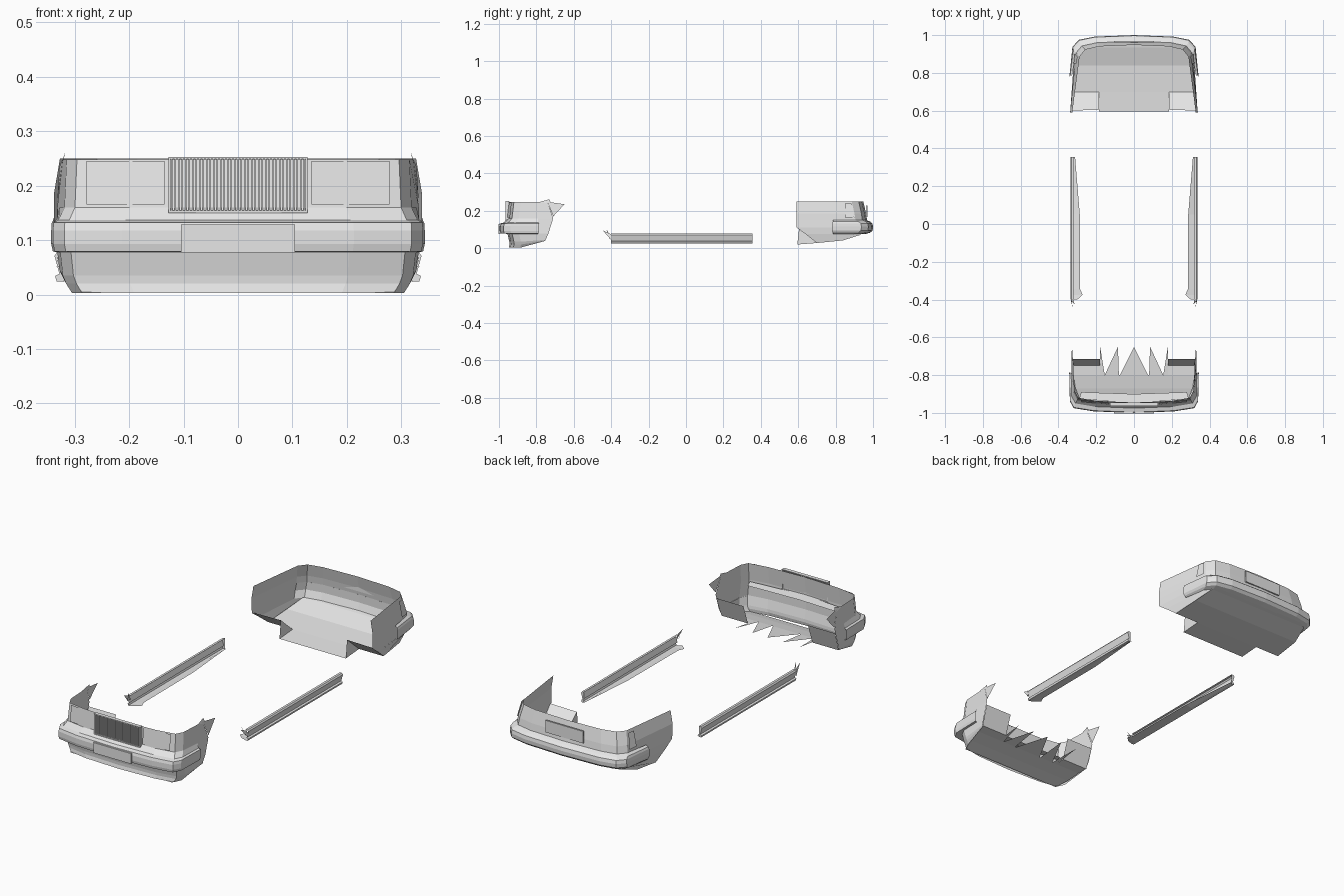
import bpy

mat = bpy.data.materials.new("plain_grey")
mat.diffuse_color = (0.8, 0.8, 0.8, 1)


def mesh(name, verts, faces):
    me = bpy.data.meshes.new(name)
    me.from_pydata(verts, [], faces)
    me.materials.append(mat)
    ob = bpy.data.objects.new(name, me)
    bpy.context.collection.objects.link(ob)
    return ob


def loft(name, rows):
    n = len(rows[0])
    verts = [p for r in rows for p in r]
    faces = [(i*n+j, i*n+j+1, (i+1)*n+j+1, (i+1)*n+j)
             for i in range(len(rows)-1) for j in range(n-1)]
    return mesh(name, verts, faces)


def u_row(s, z, hw, yc, yend, hwend=None, zend=None):
    """U-shaped plan line at height z; s is -1 for the front, 1 for the rear."""
    a, b = (0.93, 0.99) if s < 0 else (0.87, 0.97)
    half = [(0.62*hw, yc-.008, z), (a*hw, yc-.025, z), (b*hw, yc-.062, z),
            (hwend or hw, yend, zend or z)]
    pts = [(-x, y, h) for x, y, h in reversed(half)] + [(0, yc, z)] + half
    return [(x, s*y, h) for x, y, h in pts]


def flat_row(y, z, hw):
    return [(-hw, y, z), (hw, y, z)]


def polys(name, *outlines):
    verts, faces = [], []
    for side in (1, -1):
        for o in outlines:
            faces.append(tuple(range(len(verts), len(verts)+len(o))))
            verts += [(side*x, y, z) for x, y, z in o]
    return mesh(name, verts, faces)


def box(name, x0, x1, y0, y1, z0, z1):
    v = [(x, y, z) for x in (x0, x1) for y in (y0, y1) for z in (z0, z1)]
    return mesh(name, v, [(0, 1, 3, 2), (4, 6, 7, 5), (0, 4, 5, 1),
                          (2, 3, 7, 6), (0, 2, 6, 4), (1, 5, 7, 3)])


# ---- Front end: nose shell, bumper strip, floor
loft("front_shell", [
    u_row(-1, .248, .318, .945, .74, .322),
    u_row(-1, .16, .322, .955, .71, .332),
    u_row(-1, .08, .330, .955, .735, .332),
    u_row(-1, .035, .325, .945, .75, .328, .045),
    u_row(-1, .020, .319, .944, .75, .326, .041),
    u_row(-1, .003, .308, .948, .76, .322, .037)])
loft("front_bumper_strip", [
    u_row(-1, .16, .322, .955, .79, .328),
    u_row(-1, .137, .333, .975, .79),
    u_row(-1, .132, .342, .996, .785),
    u_row(-1, .118, .343, 1.0, .785),
    u_row(-1, .093, .343, 1.0, .785),
    u_row(-1, .079, .340, .997, .79),
    u_row(-1, .077, .328, .955, .79)])
loft("front_shelf", [
    [(-.29, -.925, .155), (0, -.95, .155), (.29, -.925, .155)],
    [(-.28, -.89, .150), (0, -.90, .150), (.28, -.89, .150)]])
loft("front_floor", [flat_row(-.93, .003, .285), flat_row(-.87, .020, .31),
                     flat_row(-.80, .035, .32)])

# Torn rear edge of the front floor
polys("front_floor_teeth",
      [(0, -.8, .035), (.075, -.8, .035), (0, -.65, .055)],
      [(.08, -.8, .035), (.155, -.8, .035), (.085, -.65, .055)],
      [(.155, -.8, .035), (.18, -.8, .035), (.18, -.645, .055)],
      [(.18, -.8, .035), (.32, -.8, .035), (.325, -.75, .04), (.18, -.75, .04)])

# Wheel arch walls and torn fender tips
polys("front_arch_walls",
      [(.18, -.75, .04), (.327, -.75, .04), (.332, -.715, .14), (.18, -.715, .14)])
polys("front_fender_tips",
      [(.322, -.74, .248), (.328, -.65, .235), (.332, -.71, .17)],
      [(.322, -.78, .248), (.317, -.73, .262), (.324, -.72, .235)])

# Front plates: number plate and lamp panels
box("front_number_plate", -.105, .105, -1.003, -.994, .077, .129)
polys("front_lamp_panels", [(.135, -.9555, .165), (.278, -.941, .165),
                            (.278, -.932, .245), (.135, -.946, .245)])

# Grille frame and bars
for x in (-.126, .126):
    box("grille_frame_side", x-.002, x+.002, -.964, -.948, .15, .253)
for z in (.152, .251):
    box("grille_frame_rail", -.128, .128, -.964, -.945, z-.002, z+.002)
for i in range(39):
    x = (i-19)*.0064
    box("grille_bar", x-.0014, x+.0014, -.962, -.954, .154, .249)

# ---- Rear end: shell, bumper strip, floor
loft("rear_shell", [
    u_row(1, .25, .297, .948, .59, .327),
    u_row(1, .185, .312, .963, .59, .338),
    u_row(1, .15, .317, .968, .59, .338),
    u_row(1, .11, .325, .968, .592, .337),
    u_row(1, .075, .322, .955, .64, .333)])
loft("rear_bumper_strip", [
    u_row(1, .150, .317, .967, .785, .328),
    u_row(1, .142, .330, .985, .785, .338),
    u_row(1, .132, .334, .997, .78, .341),
    u_row(1, .115, .336, 1.0, .78, .342),
    u_row(1, .095, .336, .998, .78, .342),
    u_row(1, .083, .330, .985, .785, .338),
    u_row(1, .075, .322, .955, .785, .330)])
loft("rear_floor", [flat_row(.955, .076, .25), flat_row(.935, .072, .29),
                    flat_row(.84, .042, .315), flat_row(.70, .028, .322)])
loft("rear_floor_tab", [flat_row(.70, .028, .185), flat_row(.595, .020, .185)])
polys("rear_lower_sides",
      [(.333, .64, .075), (.322, .70, .028), (.315, .84, .042),
       (.29, .935, .072), (.313, .895, .075)])
polys("rear_arch_walls",
      [(.185, .70, .028), (.322, .70, .028), (.337, .60, .11), (.185, .605, .11)],
      [(.185, .70, .028), (.185, .605, .11), (.185, .595, .02)])

# Rear panel details
box("rear_number_plate", -.105, .105, .962, .970, .168, .228)
polys("rear_corner_lamps", [(.314, .90, .165), (.299, .885, .24),
                            (.304, .85, .24), (.320, .85, .165)])

# ---- Side sills: outer skin, inward bottom flange, torn front tip
section = [(.320, .078), (.332, .078), (.337, .071), (.328, .038), (.336, .034),
           (.333, .024), (.320, .024)]
for s in (-1, 1):
    loft("side_sill", [[(s*x, y, z) for x, z in section] for y in (-.40, .355)])
    loft("sill_flange", [
        [(s*.322, y, .024), (s*xi, y, .03)]
        for y, xi in ((-.40, .30), (-.375, .272), (-.345, .285), (.05, .287), (.355, .312))])
polys("sill_tips",
      [(.33, -.40, .075), (.325, -.445, .095), (.335, -.40, .045)],
      [(.32, -.40, .06), (.315, -.425, .10), (.33, -.41, .05)],
      [(x, .355, z) for x, z in section])
